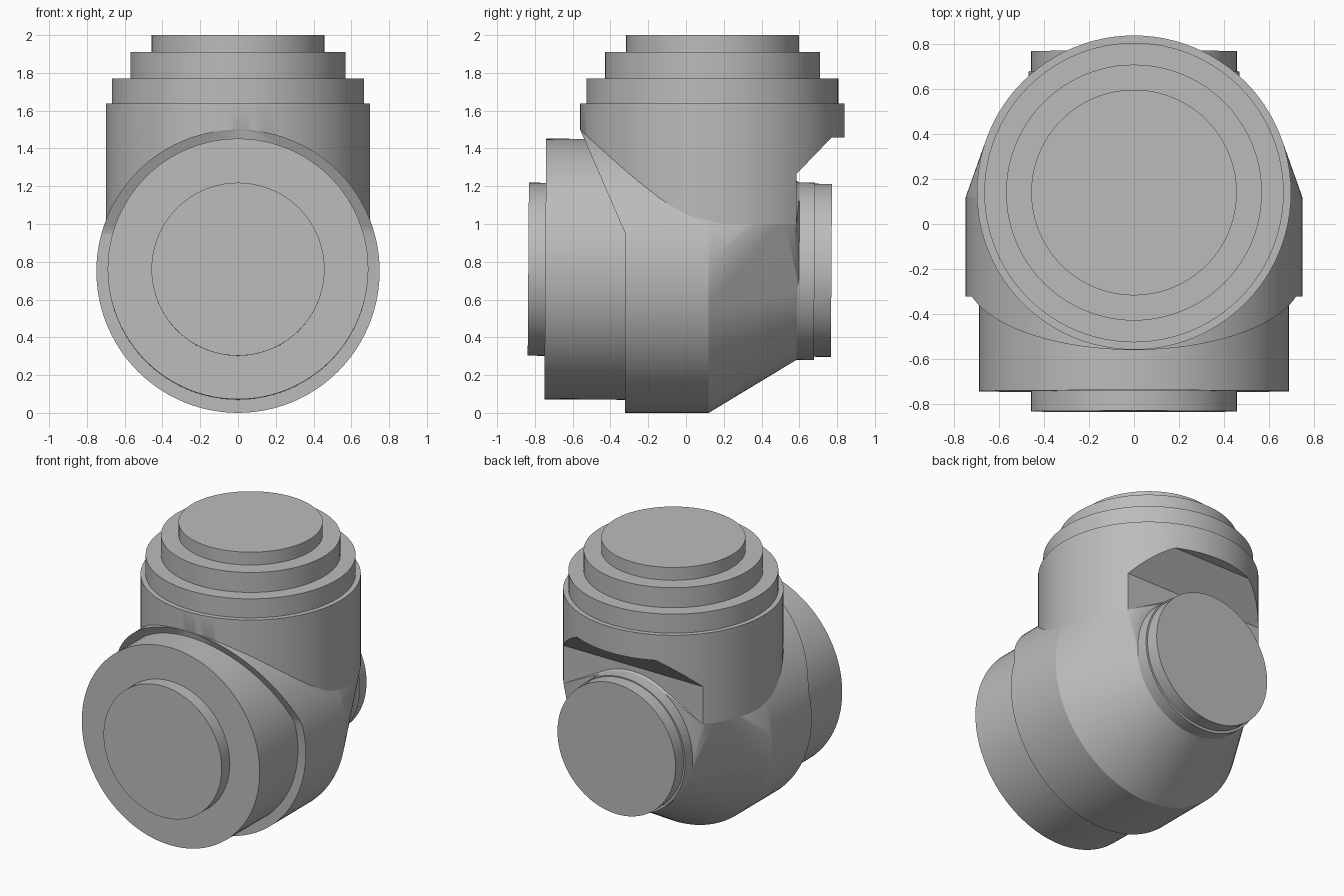
import bpy, bmesh, math
from mathutils import Matrix, Vector

cube = bpy.data.objects.get("Cube")
if cube:
    bpy.data.objects.remove(cube, do_unlink=True)

grey = bpy.data.materials.new("plain grey")
grey.use_nodes = True
grey.diffuse_color = (0.5, 0.5, 0.5, 1)
grey.node_tree.nodes["Principled BSDF"].inputs["Base Color"].default_value = (0.5, 0.5, 0.5, 1)

SEGMENTS = 96
TILT = math.radians(0.4)
NECK_Y = 0.14      # axis of the upright neck
BACK_Y = 0.585     # flat cut behind the neck


def add_object(name, bm):
    bmesh.ops.recalc_face_normals(bm, faces=bm.faces)
    mesh = bpy.data.meshes.new(name)
    bm.to_mesh(mesh)
    bm.free()
    mesh.materials.append(grey)
    obj = bpy.data.objects.new(name, mesh)
    bpy.context.collection.objects.link(obj)
    return obj


def activate(obj):
    bpy.ops.object.select_all(action="DESELECT")
    obj.select_set(True)
    bpy.context.view_layer.objects.active = obj


def smooth(obj):
    activate(obj)
    bpy.ops.object.shade_smooth_by_angle(angle=math.radians(28))


def cylinder(name, radius, start, end, matrix):
    """Cylinder between two distances along the local z axis of matrix."""
    bm = bmesh.new()
    bmesh.ops.create_cone(bm, cap_ends=True, segments=SEGMENTS, radius1=radius,
                          radius2=radius, depth=end - start,
                          matrix=matrix @ Matrix.Translation((0, 0, (start + end) / 2)))
    obj = add_object(name, bm)
    smooth(obj)
    return obj


def upright(name, radius, bottom, top):
    return cylinder(name, radius, bottom, top, Matrix.Translation((0, NECK_Y, 0)))


def level(name, radius, front, back, height, tilt=0.0):
    turn = Matrix.Rotation(-math.pi / 2 - tilt, 4, "X")
    return cylinder(name, radius, front, back, Matrix.Translation((0, 0, height)) @ turn)


def cut(obj, profile):
    """Remove a prism with a y-z profile that runs across the whole width."""
    bm = bmesh.new()
    face = bm.faces.new([bm.verts.new((-2, y, z)) for y, z in profile])
    extruded = bmesh.ops.extrude_face_region(bm, geom=[face])
    moved = [v for v in extruded["geom"] if isinstance(v, bmesh.types.BMVert)]
    bmesh.ops.translate(bm, verts=moved, vec=(4, 0, 0))
    cutter = add_object("cutter", bm)
    cutter.hide_render = True
    mod = obj.modifiers.new("cut", "BOOLEAN")
    mod.operation = "DIFFERENCE"
    mod.solver = "EXACT"
    mod.object = cutter
    activate(obj)
    bpy.ops.object.modifier_apply(modifier=mod.name)
    bpy.data.objects.remove(cutter, do_unlink=True)
    smooth(obj)


front_notch = [(-1, -0.5), (-0.322, -0.5), (-0.322, 0.95), (-0.6, 1.59), (-1, 1.59)]
back_notch = [(BACK_Y, 0.5), (BACK_Y, 1.265), (0.77, 1.457), (1.2, 1.457), (1.2, 0.5)]

# Upright neck with its stepped top
neck = upright("neck", 0.70, 1.0, 1.637)
cut(neck, front_notch)
cut(neck, back_notch)
upright("lower_step", 0.667, 1.62, 1.77)
upright("middle_step", 0.57, 1.75, 1.91)
upright("top_plug", 0.458, 1.89, 2.0)

# Level barrel with its overhanging upper lip
barrel = level("barrel", 0.75, -0.60, 0.12, 0.75)
cut(barrel, front_notch)

# Front collar and plug
level("front_collar", 0.69, -0.745, -0.30, 0.757, TILT)
level("front_plug", 0.458, -0.835, -0.72, 0.755, TILT)

# Rear shoulder blending barrel, neck and back outlet
bm = bmesh.new()
for i in range(SEGMENTS):
    a = 2 * math.pi * i / SEGMENTS
    c, s = math.cos(a), math.sin(a)
    bm.verts.new((0.75 * c, 0.12, 0.75 + 0.75 * s))
    bm.verts.new((0.465 * c, 0.6, 0.755 + 0.465 * s))
    if s >= 0:
        y = NECK_Y + 0.70 * s
        if y <= BACK_Y:
            bm.verts.new((0.70 * c, y, 1.0))
for side in (-1, 1):
    x = math.sqrt(0.70 ** 2 - (BACK_Y - NECK_Y) ** 2)
    bm.verts.new((side * x, BACK_Y, 1.0))
hull = bmesh.ops.convex_hull(bm, input=bm.verts)
loose = [v for v in bm.verts if not v.link_faces]
bmesh.ops.delete(bm, geom=loose, context="VERTS")
smooth(add_object("rear_shoulder", bm))

# Back outlet ring and plug
level("back_ring", 0.47, 0.57, 0.68, 0.755, TILT)
level("back_plug", 0.458, 0.66, 0.77, 0.76, TILT)
